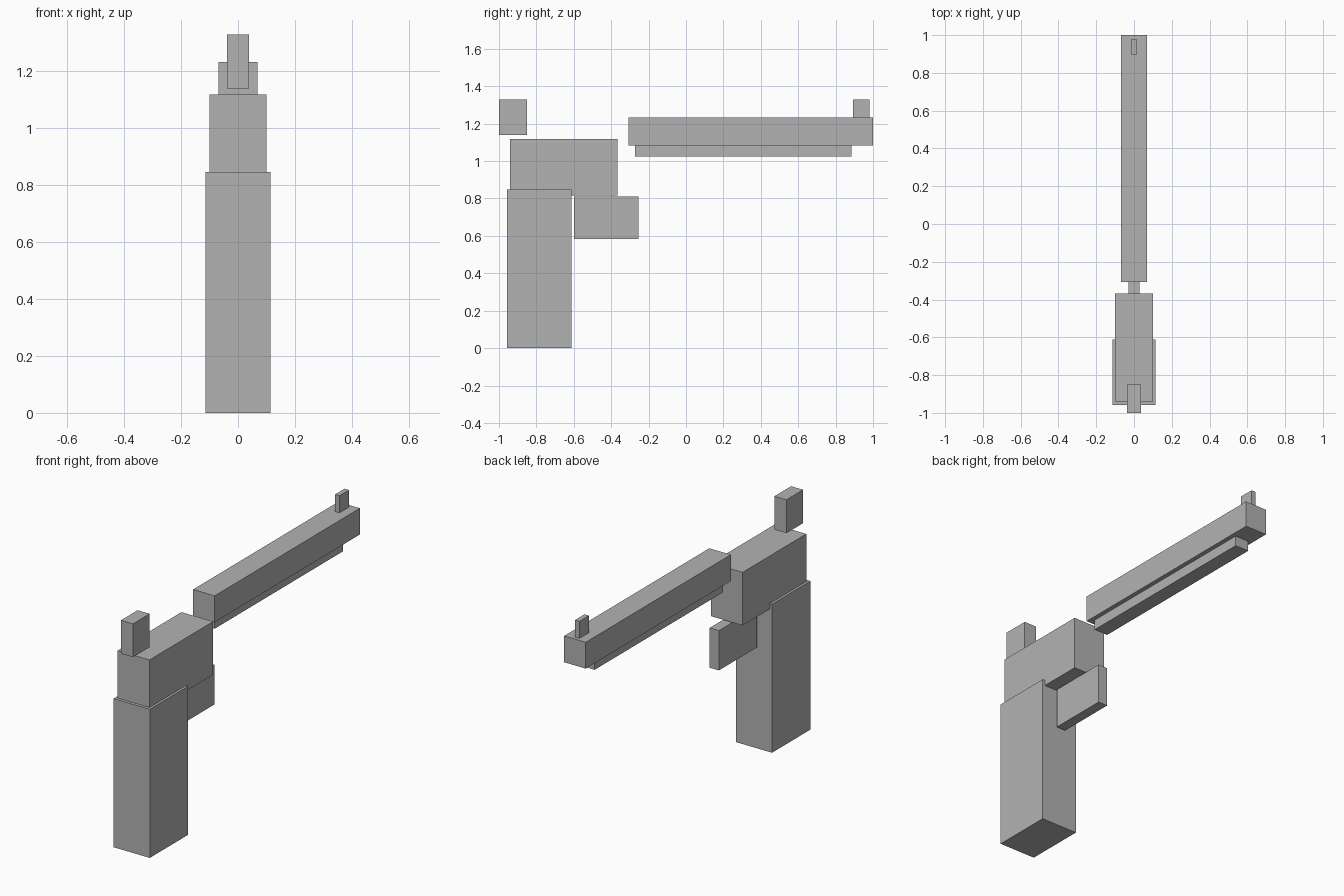
import bpy
import bmesh
from mathutils import Vector

if "Cube" in bpy.data.objects:
    bpy.data.objects.remove(bpy.data.objects["Cube"])

# Single plain grey for the whole model
grey = bpy.data.materials.new("grey")
grey.diffuse_color = (0.45, 0.45, 0.45, 1.0)
grey.use_nodes = True
grey.node_tree.nodes["Principled BSDF"].inputs["Base Color"].default_value = grey.diffuse_color


def box(name, half_width, y, z):
    """Box centred on x = 0, spanning the given y and z ranges."""
    bm = bmesh.new()
    bmesh.ops.create_cube(bm, size=1.0)
    size = Vector((2 * half_width, y[1] - y[0], z[1] - z[0]))
    bmesh.ops.scale(bm, vec=size, verts=bm.verts)
    mesh = bpy.data.meshes.new(name)
    bm.to_mesh(mesh)
    bm.free()
    mesh.materials.append(grey)
    obj = bpy.data.objects.new(name, mesh)
    obj.location = (0, sum(y) / 2, sum(z) / 2)
    bpy.context.collection.objects.link(obj)
    return obj


# Handle end
box("grip", 0.114, (-0.957, -0.612), (0.0, 0.847))
box("frame", 0.10, (-0.94, -0.367), (0.815, 1.118))
box("hammer", 0.038, (-1.0, -0.85), (1.14, 1.33))
box("trigger_guard", 0.029, (-0.598, -0.255), (0.583, 0.81))

# Barrel end
box("barrel", 0.068, (-0.307, 1.0), (1.083, 1.233))
box("under_barrel_rod", 0.043, (-0.272, 0.884), (1.025, 1.083))
box("front_sight", 0.014, (0.894, 0.98), (1.233, 1.33))
